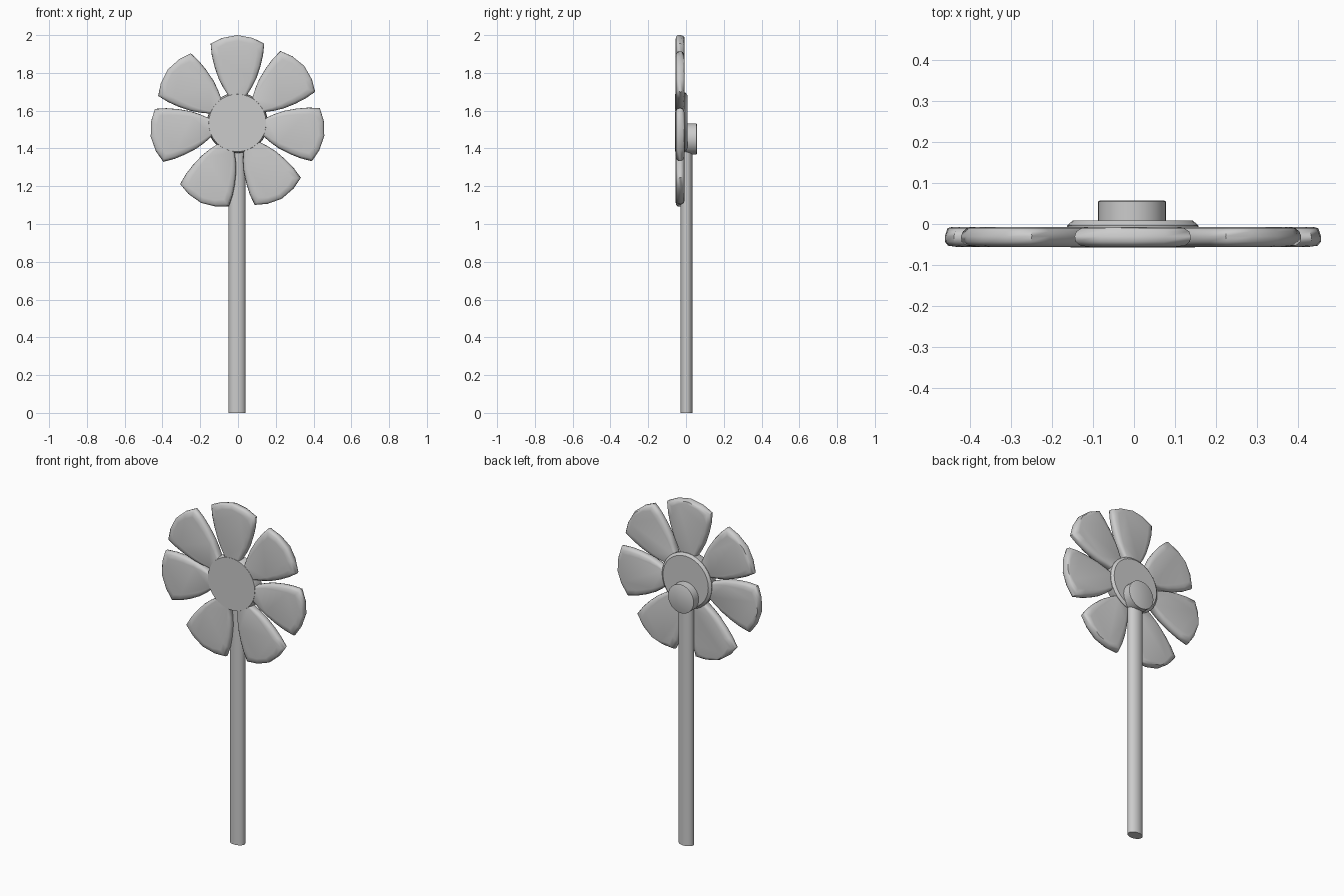
import bpy, bmesh, math

if "Cube" in bpy.data.objects:
    bpy.data.objects.remove(bpy.data.objects["Cube"])

CX, CZ = -0.003, 1.535   # centre of the flower head


def finish(name, bm, angle):
    bmesh.ops.recalc_face_normals(bm, faces=bm.faces)
    me = bpy.data.meshes.new(name)
    bm.to_mesh(me)
    bm.free()
    ob = bpy.data.objects.new(name, me)
    bpy.context.collection.objects.link(ob)
    bpy.ops.object.select_all(action='DESELECT')
    ob.select_set(True)
    bpy.context.view_layer.objects.active = ob
    bpy.ops.object.shade_smooth_by_angle(angle=math.radians(angle))
    return ob


def loft(name, rings, angle):
    """Skin a list of equal-length closed rings and cap both ends."""
    bm = bmesh.new()
    vs = [[bm.verts.new(p) for p in ring] for ring in rings]
    n = len(vs[0])
    for a, b in zip(vs, vs[1:]):
        for i in range(n):
            j = (i + 1) % n
            bm.faces.new((a[i], a[j], b[j], b[i]))
    bm.faces.new(vs[0])
    bm.faces.new(vs[-1])
    return finish(name, bm, angle)


def disc(name, x, z, profile, n=32, angle=40):
    """Round part turned around the y axis; profile holds (y, radius)."""
    rings = [[(x + r * math.cos(2 * math.pi * i / n), y,
               z + r * math.sin(2 * math.pi * i / n)) for i in range(n)]
             for y, r in profile]
    return loft(name, rings, angle)


# Stem: slightly flattened round rod
rings = [[(-0.005 + 0.045 * math.cos(2 * math.pi * i / 24),
           0.003 + 0.032 * math.sin(2 * math.pi * i / 24), z)
          for i in range(24)] for z in (0, 1.45)]
loft("stem", rings, 40)

# Flower centre and the round knob behind it
disc("flower_centre", CX, CZ, [(-0.057, 0.152), (-0.045, 0.158), (-0.004, 0.161), (0.008, 0.147)])
disc("back_knob", -0.005, 1.45, [(0.0, 0.083), (0.055, 0.083), (0.057, 0.079)])

# Petals: half outline as (distance from centre, half width)
half = [(0.08, 0.03), (0.15, 0.052), (0.19, 0.077), (0.235, 0.1), (0.3, 0.122),
        (0.36, 0.136), (0.42, 0.142), (0.45, 0.08)]
outline = half + [(0.465, 0)] + [(u, -v) for u, v in reversed(half)]
# Cross-section: (y, side scale, tip inset)
section = [(-0.056, 0.72, 0.03), (-0.053, 0.9, 0.008), (-0.043, 0.985, 0), (-0.03, 1, 0),
           (-0.018, 0.97, 0.004), (-0.010, 0.88, 0.007), (-0.007, 0.72, 0.02)]
for k, deg in enumerate((90, 142.5, 189, 245.5, 300.5, 351.5, 40.5)):
    a = math.radians(deg)
    c, s = math.cos(a), math.sin(a)
    rings = []
    for y, side, tip in section:
        ring = []
        for u, v in outline:
            u2 = u - tip * max(0, (u - 0.3) / 0.165)
            v2 = v * side
            ring.append((CX + u2 * c - v2 * s, y, CZ + u2 * s + v2 * c))
        rings.append(ring)
    loft(f"petal_{k + 1}", rings, 50)
